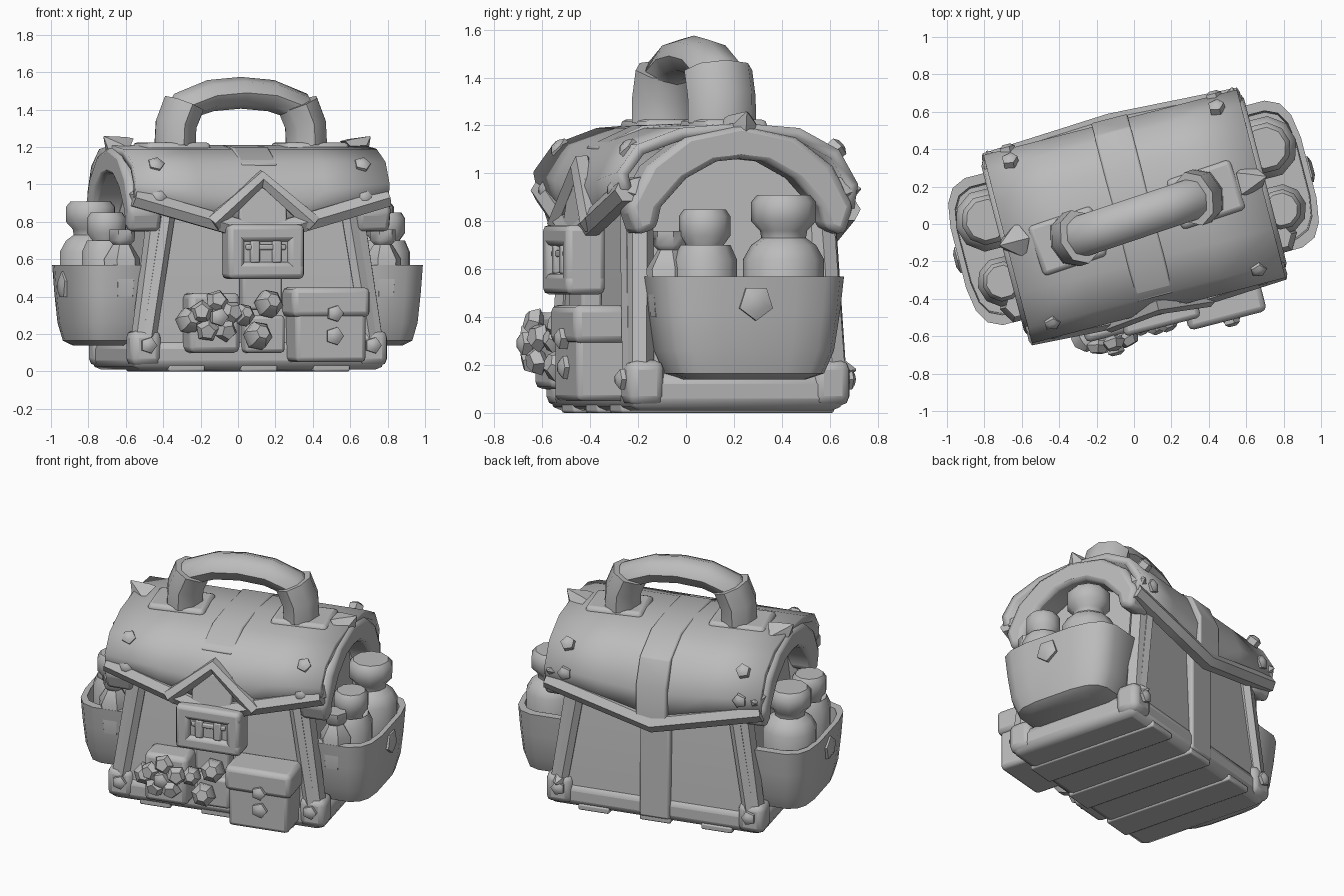
import bpy, bmesh, math
from mathutils import Matrix, Vector

if "Cube" in bpy.data.objects:
    bpy.data.objects.remove(bpy.data.objects["Cube"])

grey = bpy.data.materials.new("plain grey")
grey.diffuse_color = (0.5, 0.5, 0.5, 1)
grey.use_nodes = True
grey.node_tree.nodes["Principled BSDF"].inputs["Base Color"].default_value = grey.diffuse_color
parts = []


def finish(ob, bevel=0, seg=2):
    ob.data.materials.clear()
    ob.data.materials.append(grey)
    if bevel:
        m = ob.modifiers.new("bevel", 'BEVEL')
        m.width, m.segments = bevel, seg
    parts.append(ob)
    return ob


def from_bm(name, bm, bevel=0, seg=2):
    bmesh.ops.recalc_face_normals(bm, faces=bm.faces)
    me = bpy.data.meshes.new(name)
    bm.to_mesh(me)
    bm.free()
    ob = bpy.data.objects.new(name, me)
    bpy.context.collection.objects.link(ob)
    return finish(ob, bevel, seg)


def box(name, x, y, z, bevel=0.02):
    """Bevelled box from three ranges."""
    bm = bmesh.new()
    bmesh.ops.create_cube(bm, size=1)
    for v in bm.verts:
        v.co = [r[0] if c < 0 else r[1] for c, r in zip(v.co, (x, y, z))]
    return from_bm(name, bm, bevel)


def loft(name, rings, bevel=0, caps=True):
    """Skin a list of equal-length closed rings of points."""
    bm = bmesh.new()
    rows = [[bm.verts.new(c) for c in ring] for ring in rings]
    n = len(rows[0])
    for r, s in zip(rows, rows[1:]):
        for k in range(n):
            bm.faces.new((r[k], r[(k + 1) % n], s[(k + 1) % n], s[k]))
    if caps:
        bm.faces.new(rows[0])
        bm.faces.new(rows[-1])
    return from_bm(name, bm, bevel)


def prism(name, prof, x0, x1, bevel=0):
    """Closed y-z outline spanned along x."""
    return loft(name, [[(x, y, z) for y, z in prof] for x in (x0, x1)], bevel)


def strip(name, inner, outer, x0, x1, bevel=0.01):
    """Thick band between two open y-z paths."""
    return loft(name, [((x0, *i), (x1, *i), (x1, *o), (x0, *o)) for i, o in zip(inner, outer)], bevel)


def tube(name, pts, r, res=2):
    cu = bpy.data.curves.new(name, 'CURVE')
    cu.dimensions, cu.bevel_depth, cu.bevel_resolution, cu.use_fill_caps = '3D', r, res, True
    sp = cu.splines.new('POLY')
    sp.points.add(len(pts) - 1)
    for p, c in zip(sp.points, pts):
        p.co = (*c, 1)
    ob = bpy.data.objects.new(name, cu)
    bpy.context.collection.objects.link(ob)
    bpy.ops.object.select_all(action='DESELECT')
    bpy.context.view_layer.objects.active = ob
    ob.select_set(True)
    bpy.ops.object.convert(target='MESH')
    return finish(bpy.context.object)


def lathe(name, prof, loc, axis=(0, 0, 1), sides=8):
    """Spin (radius, height) points around an axis through loc."""
    rot = Vector((0, 0, 1)).rotation_difference(Vector(axis)).to_matrix()
    angles = [math.tau * k / sides for k in range(sides)]
    return loft(name, [[rot @ Vector((r * math.cos(a), r * math.sin(a), h)) + Vector(loc) for a in angles]
                       for r, h in prof])


def stud(name, loc, axis, r=0.045):
    lathe(name, [(r, -0.02), (r, 0.02), (r * 0.5, 0.035)], loc, axis, 5)


def spike(name, loc, axis, r=0.07, h=0.06):
    lathe(name, [(r, -0.03), (r * 0.8, 0.005), (0.004, h)], loc, axis, 5)


def mirrored(half):
    """Complete a y-z path by mirroring everything but its last (middle) point."""
    return half + [(-y, z) for y, z in reversed(half[:-1])]


# body, narrower towards the top, on a base with runners
body = prism("body", [(-.46, .05), (.45, .05), (.42, .8), (.4, .92), (.28, 1.05), (.18, 1.1), (-.18, 1.1),
                      (-.28, 1.05), (-.4, .92), (-.42, .8)], -.66, .66)
for v in body.data.vertices:
    v.co.x *= 1 - 0.17 * v.co.z
box("base", (-.7, .7), (-.47, .46), (.01, .17), .05)
for x in (-.4, 0, .4):
    box("bottom_runner", (x - .1, x + .1), (-.46, .46), (0, .04), .01)

# lid: arched sheet with a pointed front and back edge
LID = [(-.485, .91), (-.505, 1.0), (-.43, 1.1), (-.25, 1.165), (0, 1.185),
       (.25, 1.165), (.41, 1.08), (.485, .95), (.465, .84)]
bm = bmesh.new()
cols = []
for x in (-.7, -.35, 0, .35, .7):
    drop = .2 * (1 - abs(x) / .7)
    cols.append([bm.verts.new((x, y, z - drop * {0: 1, 8: .85, 1: .35, 7: .35}.get(i, 0)))
                 for i, (y, z) in enumerate(LID)])
for a, b in zip(cols, cols[1:]):
    for i in range(8):
        bm.faces.new((a[i], b[i], b[i + 1], a[i + 1]))
lid = from_bm("lid", bm)
sol = lid.modifiers.new("thickness", 'SOLIDIFY')
sol.thickness, sol.offset = .05, 0
for y, e, d in ((-.485, .93, .2), (.465, .85, .17)):
    tube("lid_edge_trim", [(-.7, y, e), (-.35, y * 1.04, e - d / 2), (0, y * 1.08, e - d),
                           (.35, y * 1.04, e - d / 2), (.7, y, e)], .055, 1)

# arched end bands, corner posts, guards, studs and spikes
band_in = mirrored([(-.36, .77), (-.34, .86), (-.23, .98), (-.1, 1.05), (0, 1.06)])
band_out = mirrored([(-.45, .74), (-.49, .86), (-.4, 1.03), (-.24, 1.15), (0, 1.2)])
for s in (-1, 1):
    strip("end_band", band_in, band_out, s * .54, s * .725, .03)
    for t in (-1, 1):
        tube("corner_post", [(s * .65, t * .42, .08), (s * .54, t * .39, .85)], .06, 1)
        box("corner_guard", sorted((s * .54, s * .71)), sorted((t * .32, t * .48)), (.03, .22), .04)
        stud("corner_stud", (s * .62, t * .48, .14), (0, t, 0))
        stud("lid_stud", (s * .57, t * .5, .93), (0, t, 0))
        stud("lid_stud", (s * .57, t * .445, 1.1), (0, t, .9))
        tube("edge_strip", [(s * .62, t * .44, .12), (s * .5, t * .42, .85)], .045, 1)
        spike("band_spike", (s * .66, t * .47, .93), (s * .3, t, .1))
    spike("top_spike", (s * .66, .02, 1.19), (s * .8, 0, .7), .1, .1)
spike("base_spike", (.62, .46, .18), (.1, 1, 0), .06, .06)

# central strap over the lid and down the back
strip("lid_strap", [(-.43, 1.06), (-.25, 1.15), (0, 1.16), (.25, 1.15), (.39, 1.06), (.47, .92), (.46, .66)],
      [(-.46, 1.11), (-.26, 1.2), (0, 1.21), (.26, 1.2), (.46, 1.1), (.53, .94), (.53, .66)], -.1, .1)
box("back_strap", (-.1, .1), (.4, .47), (.03, .72), .015)
box("front_strap", (-.11, .11), (-.53, -.44), (.33, .72), .015)

# pointed flap ornament and buckle
tube("flap_chevron", [(-.28, -.53, .79), (0, -.5, 1.03), (.28, -.53, .79)], .05, 1)
prism("chevron_plate", [(-.56, .74), (-.48, .74), (-.48, .98), (-.52, .98)], -.13, .13, .01)
for s in (-1, 1):
    box("buckle_side", (s * .165 - .045, s * .165 + .045), (-.62, -.45), (.5, .78), .025)
    box("buckle_bar", (-.21, .21), (-.62, -.45), (.64 + s * .1 - .045, .64 + s * .1 + .045), .025)
    box("buckle_tooth", (s * .06 - .025, s * .06 + .025), (-.61, -.55), (.58, .7), .01)
box("buckle_plate", (-.15, .15), (-.59, -.5), (.54, .74), .01)
box("buckle_pin", (-.11, .11), (-.605, -.55), (.65, .68), .008)

# carrying handle with thick ends and foot pads
path = [(-.37, 0, 1.17), (-.375, 0, 1.32), (-.32, 0, 1.42), (-.17, 0, 1.475), (0, 0, 1.49),
        (.17, 0, 1.475), (.32, 0, 1.42), (.375, 0, 1.32), (.37, 0, 1.17)]
grip = tube("handle", path, .085, 2)
for v in grip.data.vertices:
    v.co.y *= 1.3
for s in (-1, 1):
    box("handle_pad", (s * .39 - .18, s * .39 + .18), (-.14, .14), (1.17, 1.225), .025)
    collar = tube("handle_collar", [(s * .37, 0, 1.21), (s * .365, 0, 1.32), (s * .32, 0, 1.43)], .115, 2)
    for v in collar.data.vertices:
        v.co.y *= 1.3

# rounded open side pockets with bottles
corners = [math.tau * (k + .5) / 16 for k in range(16)]
for s in (-1, 1):
    rings = []
    for f, z in ((.62, .14), (.8, .165), (.9, .26), (.96, .42), (1, .57), (.87, .57), (.85, .44)):
        rings.append([(s * (.73 + .24 * f * math.copysign(abs(math.cos(a)) ** .55, math.cos(a))),
                       .01 + .41 * f * math.copysign(abs(math.sin(a)) ** .55, math.sin(a)), z) for a in corners])
    loft("side_pocket", rings)
    stud("pocket_stud", (s * .955, 0, .46), (s, 0, 0), .075)
    for y, r, h in ((-.17, .135, .85), (.17, .17, .91)):
        lathe("bottle", [(r * .8, .3), (r, .4), (r, .64), (r * .8, .7), (r * .55, h - .18), (r * .58, h - .15),
                         (r * .8, h - .11), (r * .8, h - .03), (r * .65, h)], (s * .77, y, 0), sides=10)
    lathe("small_bottle", [(.08, .4), (.1, .6), (.05, .68), (.07, .7), (.07, .76)], (s * .72, -.31, 0), sides=6)

# front pouch with flap
box("front_pouch", (.15, .54), (-.66, -.42), (.05, .42), .025)
box("pouch_flap", (.13, .56), (-.675, -.42), (.29, .45), .03)
for z, r in ((.31, .045), (.19, .05)):
    stud("pouch_stud", (.36, -.675 if z > .28 else -.66, z), (0, -1, 0), r)

# small pouch, flower and gems
box("small_pouch", (-.42, -.14), (-.6, -.42), (.1, .42), .03)
for k in range(5):
    a = math.tau * k / 5 + .3
    c = (-.28 + .09 * math.cos(a), -.64, .29 + .09 * math.sin(a))
    lathe("flower_petal", [(.03, -.04), (.065, -.01), (.04, .03)], c, (.3 * math.cos(a), -1, .3 * math.sin(a)), 5)
stud("flower_centre", (-.28, -.67, .29), (0, -1, 0), .05)
for x, z, r in ((-.04, .19, .075), (.02, .36, .075), (-.42, .27, .07), (-.12, .3, .06)):
    lathe("gem", [(r * .5, -r), (r, -r * .3), (r, r * .4), (r * .5, r)], (x, -.57, z), (.2, -1, .3), 6)
box("front_scrap", (-.1, .12), (-.55, -.42), (.1, .3), .02)

# turn the whole bag into its resting direction
place = Matrix.Translation((0, .05, 0)) @ Matrix.Rotation(math.radians(14.5), 4, 'Z')
bpy.ops.object.select_all(action='DESELECT')
for ob in parts:
    extra = Matrix.Translation((.01, -.02, 0)) @ Matrix.Rotation(math.radians(4), 4, 'Z') \
        if ob.name.startswith("handle") else Matrix()
    ob.data.transform(place @ extra)
    ob.select_set(True)
bpy.context.view_layer.objects.active = parts[0]
bpy.ops.object.shade_smooth_by_angle(angle=math.radians(45))
